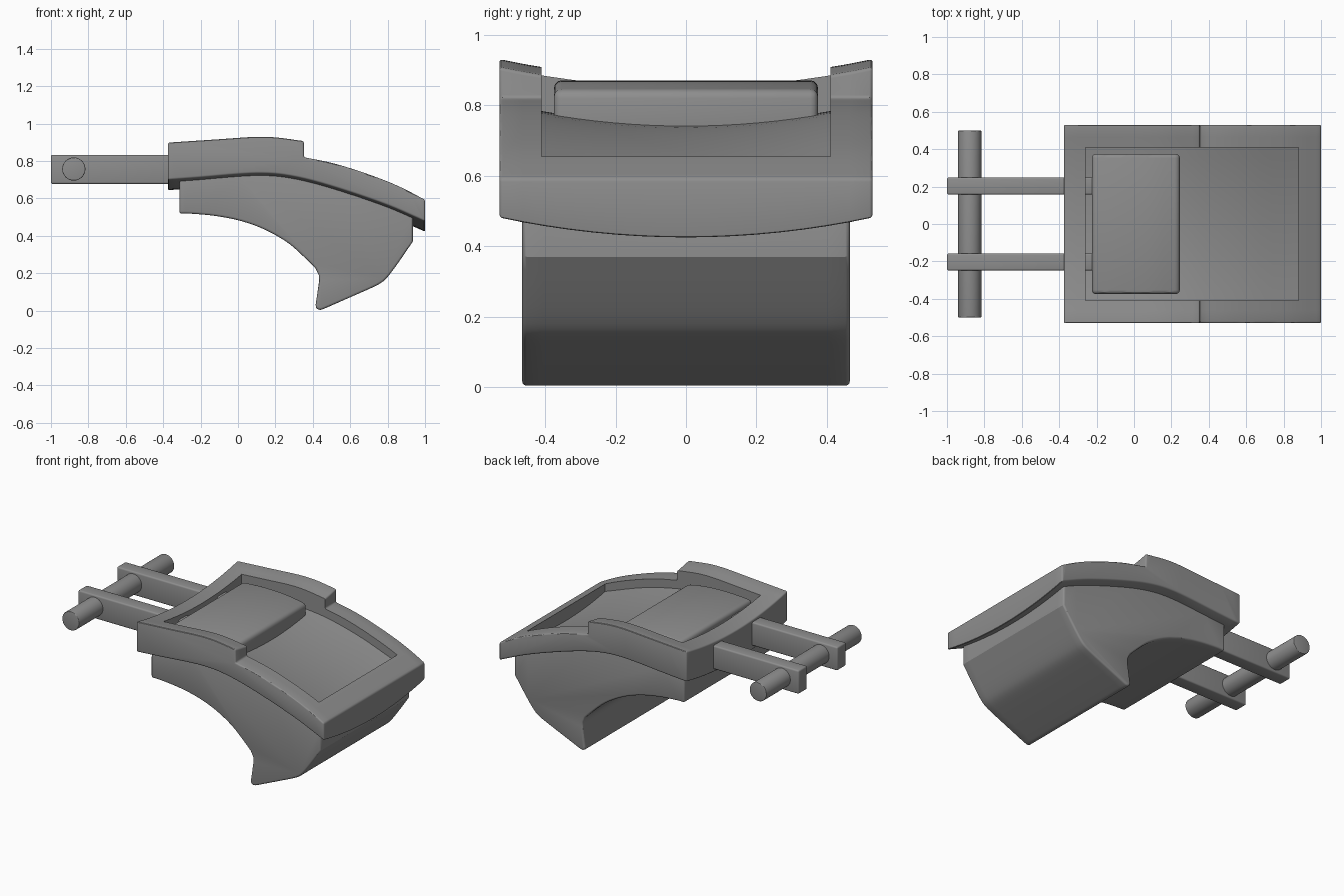
import bpy, bmesh, math
from mathutils import Vector

if "Cube" in bpy.data.objects:
    bpy.data.objects.remove(bpy.data.objects["Cube"])

grey = bpy.data.materials.new("mid grey")
grey.diffuse_color = (0.27, 0.27, 0.27, 1)
grey.use_nodes = True
grey.node_tree.nodes["Principled BSDF"].inputs["Base Color"].default_value = grey.diffuse_color


def smooth(pts, n=4):
    """Catmull-Rom curve through (x, z) points."""
    p = [Vector(q) for q in pts]
    p = [2 * p[0] - p[1]] + p + [2 * p[-1] - p[-2]]
    out = []
    for i in range(1, len(p) - 2):
        a, b, c, d = p[i - 1:i + 3]
        for k in range(n):
            t = k / n
            out.append(tuple(0.5 * (2 * b + (c - a) * t + (2 * a - 5 * b + 4 * c - d) * t * t
                                    + (3 * b - a - 3 * c + d) * t ** 3)))
    return out + [tuple(p[-2])]


def loft(name, groups, half, ref=0.53, segs=16, bevel=0.0):
    """Extrude an outline along y; groups of (points, sag) dip toward y = 0."""
    outline = [(x, z, sag) for pts, sag in groups for x, z in pts]
    bm = bmesh.new()
    rows = []
    for j in range(segs + 1):
        y = half * (2 * j / segs - 1)
        rows.append([bm.verts.new((x, y, z - sag * (ref ** 2 - y ** 2))) for x, z, sag in outline])
    n = len(outline)
    for a, b in zip(rows, rows[1:]):
        for i in range(n):
            bm.faces.new((a[i], a[(i + 1) % n], b[(i + 1) % n], b[i]))
    bm.faces.new(rows[0])
    bm.faces.new(rows[-1][::-1])
    return finish(name, bm, bevel)


def finish(name, bm, bevel=0.0):
    bmesh.ops.recalc_face_normals(bm, faces=bm.faces)
    me = bpy.data.meshes.new(name)
    bm.to_mesh(me)
    bm.free()
    me.materials.append(grey)
    ob = bpy.data.objects.new(name, me)
    bpy.context.collection.objects.link(ob)
    if bevel:
        m = ob.modifiers.new("rounded edges", 'BEVEL')
        m.width, m.segments = bevel, 3
        m.limit_method, m.angle_limit = 'ANGLE', math.radians(40)
    return ob


def shade(ob):
    bpy.ops.object.select_all(action='DESELECT')
    bpy.context.view_layer.objects.active = ob
    ob.select_set(True)
    for m in list(ob.modifiers):
        bpy.ops.object.modifier_apply(modifier=m.name)
    bpy.ops.object.shade_smooth_by_angle(angle=math.radians(30))


SAG = 0.2
under = smooth([(-.375, .70), (-.2, .713), (0, .73), (.13, .735), (.25, .726), (.4, .695),
                (.6, .635), (.8, .565), (.94, .505), (1, .478)])

# Frame: raised saddle-shaped rear, lower curved front, dished underside
raised = smooth([(-.375, .90), (-.1, .918), (.08, .93), (.2, .928), (.352, .908)])
lower = smooth([(.352, .82), (.5, .79), (.65, .745), (.8, .69), (.9, .645), (1, .592)])
frame = loft("curved_frame", [(raised, SAG), (lower, 0), (under[::-1], SAG)], .53, bevel=.014)

# Recess cut into the frame, with a dished floor
floor = smooth([(-.26, .755), (0, .778), (.15, .783), (.35, .765), (.6, .705), (.88, .605)])
cutter = loft("recess_cutter", [([(-.26, 1.3), (.88, 1.3)], 0), (floor[::-1], .22)], .41, ref=.41)
cutter.hide_render = True
cut = frame.modifiers.new("recess", 'BOOLEAN')
cut.operation, cut.solver, cut.object = 'DIFFERENCE', 'EXACT', cutter
shade(frame)
bpy.data.objects.remove(cutter)

# Hooked body below the frame
top = [(x, z + .02) for x, z in under if -.31 < x < .935]
arc = smooth([(.415, .225), (.36, .28), (.27, .36), (.15, .43), (.02, .478), (-.12, .506),
              (-.25, .518), (-.313, .519)])
heel = smooth([(.935, .37), (.86, .26), (.80, .18), (.76, .145), (.70, .115)], 3)
toe = smooth([(.465, .012), (.44, .004), (.42, .012), (.415, .03)], 3)
neck = smooth([(.434, .16), (.432, .19)], 2)
body = loft("hooked_body", [([(-.313, .72)] + top + [(.935, .525)], SAG),
                            (heel + toe + neck + arc, 0)], .465, bevel=.012)
shade(body)

# Raised pad in the recess
pad_top = smooth([(-.225, .862), (-.1, .87), (.02, .87), (.13, .862), (.245, .842)])
pad = loft("raised_pad", [(pad_top, 0), ([(.245, .69), (-.225, .69)], 0)], .375, segs=2, bevel=.022)
shade(pad)

# Two arms
for side, y in (("front", -.203), ("back", .203)):
    arm = loft(side + "_arm", [([(-1, .833), (-.2, .833), (-.2, .677), (-1, .677)], 0)],
               .046, segs=1, bevel=.01)
    arm.location.y = y
    shade(arm)

# Cross bar through the arm ends
circle = [(-.878 + .062 * math.cos(a * math.tau / 32), .757 + .062 * math.sin(a * math.tau / 32))
          for a in range(32)]
shade(loft("cross_bar", [(circle, 0)], .5, segs=1, bevel=.004))
